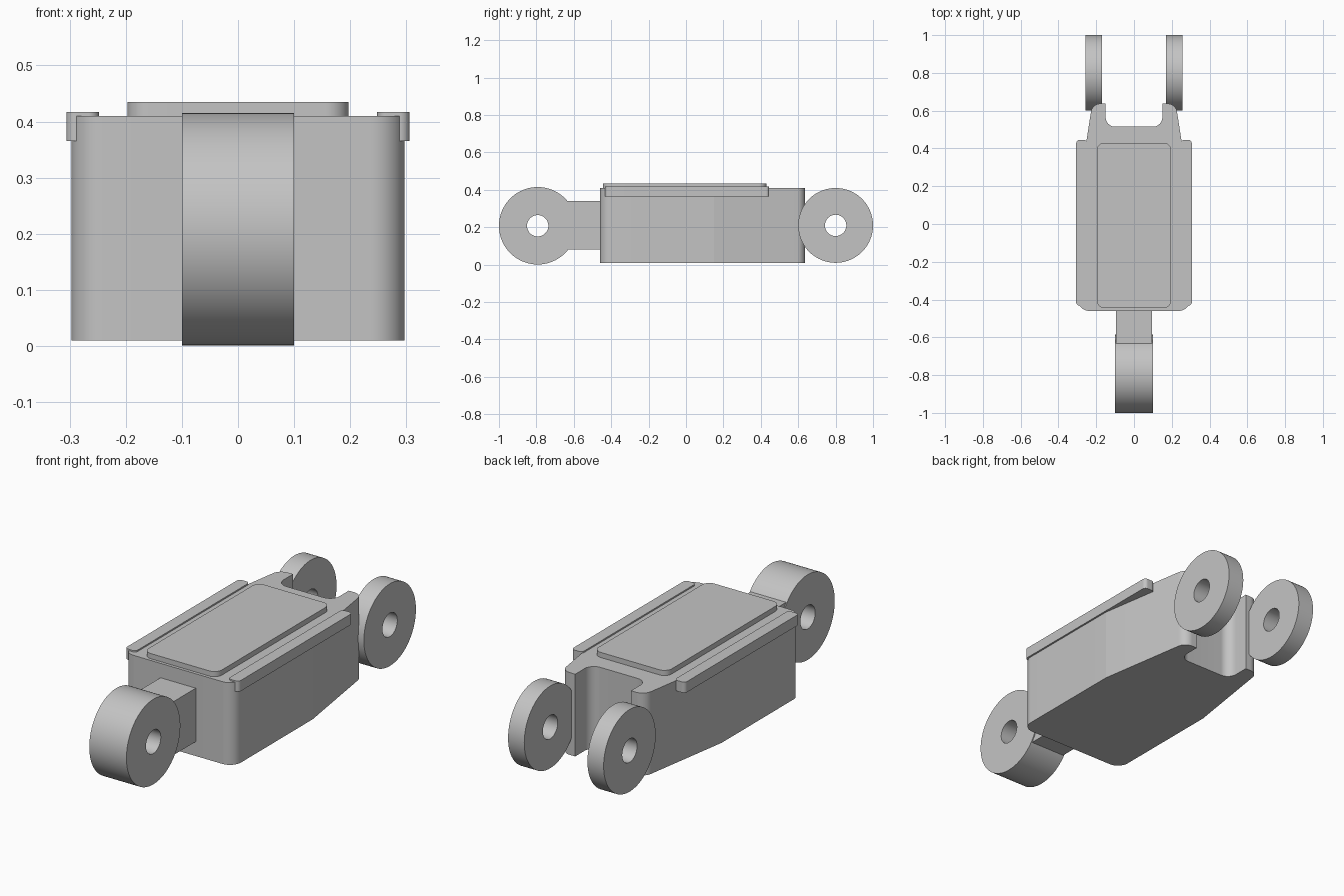
import bpy, bmesh, math
from mathutils import Vector

if "Cube" in bpy.data.objects:
    bpy.data.objects.remove(bpy.data.objects["Cube"], do_unlink=True)

grey = bpy.data.materials.new("plain grey")
grey.use_nodes = True
COLOUR = (0.55, 0.55, 0.55, 1)
grey.diffuse_color = COLOUR
grey.node_tree.nodes["Principled BSDF"].inputs["Base Color"].default_value = COLOUR


def finish(name, bm):
    bmesh.ops.recalc_face_normals(bm, faces=bm.faces)
    mesh = bpy.data.meshes.new(name)
    bm.to_mesh(mesh)
    bm.free()
    mesh.materials.append(grey)
    ob = bpy.data.objects.new(name, mesh)
    bpy.context.collection.objects.link(ob)
    bpy.ops.object.select_all(action='DESELECT')
    ob.select_set(True)
    bpy.context.view_layer.objects.active = ob
    bpy.ops.object.shade_smooth_by_angle(angle=math.radians(8))
    return ob


def fillet(corners, steps=16):
    """Outline from (x, y, radius) corners, each rounded by a tangent arc."""
    out = []
    for i, (x, y, r) in enumerate(corners):
        p = Vector((x, y))
        if r == 0:
            out.append(p)
            continue
        a = (Vector(corners[i - 1][:2]) - p).normalized()
        b = (Vector(corners[(i + 1) % len(corners)][:2]) - p).normalized()
        half = a.angle(b) / 2
        centre = p + (a + b).normalized() * (r / math.sin(half))
        start = p + a * (r / math.tan(half)) - centre
        end = p + b * (r / math.tan(half)) - centre
        sweep = math.pi - 2 * half
        for k in range(steps + 1):
            t = k / steps
            out.append(centre + (start * math.sin((1 - t) * sweep)
                                 + end * math.sin(t * sweep)) / math.sin(sweep))
    return out


def slab(name, corners, z0, z1):
    """Rounded outline extruded from z0 to z1."""
    bm = bmesh.new()
    face = bm.faces.new([bm.verts.new((p.x, p.y, z0)) for p in fillet(corners)])
    top = bmesh.ops.extrude_face_region(bm, geom=[face])["geom"]
    verts = [v for v in top if isinstance(v, bmesh.types.BMVert)]
    bmesh.ops.translate(bm, verts=verts, vec=(0, 0, z1 - z0))
    return finish(name, bm)


def box_corners(x0, x1, y0, y1, r):
    return [(x0, y0, r), (x1, y0, r), (x1, y1, r), (x0, y1, r)]


def wheel(name, x0, x1, y, z, radius, hole, n=80):
    """Disc on the x axis with a bore through it."""
    bm = bmesh.new()
    rings = []
    for x, r in ((x0, hole), (x0, radius), (x1, radius), (x1, hole)):
        rings.append([bm.verts.new((x, y + r * math.cos(math.tau * i / n),
                                    z + r * math.sin(math.tau * i / n)))
                      for i in range(n)])
    for k in range(4):
        a, b = rings[k], rings[(k + 1) % 4]
        for i in range(n):
            j = (i + 1) % n
            bm.faces.new((a[i], a[j], b[j], b[i]))
    return finish(name, bm)


# Main body: rounded nose, tapered tail ending in two prongs
half = [(0.297, -0.46, 0.06), (0.297, 0.15, 0), (0.221, 0.637, 0.05),
        (0.15, 0.637, 0), (0.15, 0.515, 0.05)]
slab("body", half + [(-x, y, r) for x, y, r in reversed(half)], 0.01, 0.41)

# Raised lid
slab("top_panel", box_corners(-0.197, 0.197, -0.445, 0.43, 0.04), 0.40, 0.435)

# Front wheel and the neck that carries it
slab("front_neck", box_corners(-0.095, 0.095, -0.645, -0.45, 0), 0.08, 0.34)
wheel("front_wheel", -0.1, 0.1, -0.793, 0.208, 0.207, 0.057)

# Side rails and rear wheels
for side, s in (("left", 1), ("right", -1)):
    x0, x1 = sorted((s * 0.248, s * 0.306))
    slab(side + "_rail", box_corners(x0, x1, -0.432, 0.445, 0.018), 0.365, 0.417)
    x0, x1 = sorted((s * 0.17, s * 0.257))
    wheel(side + "_rear_wheel", x0, x1, 0.8, 0.21, 0.2, 0.057)
